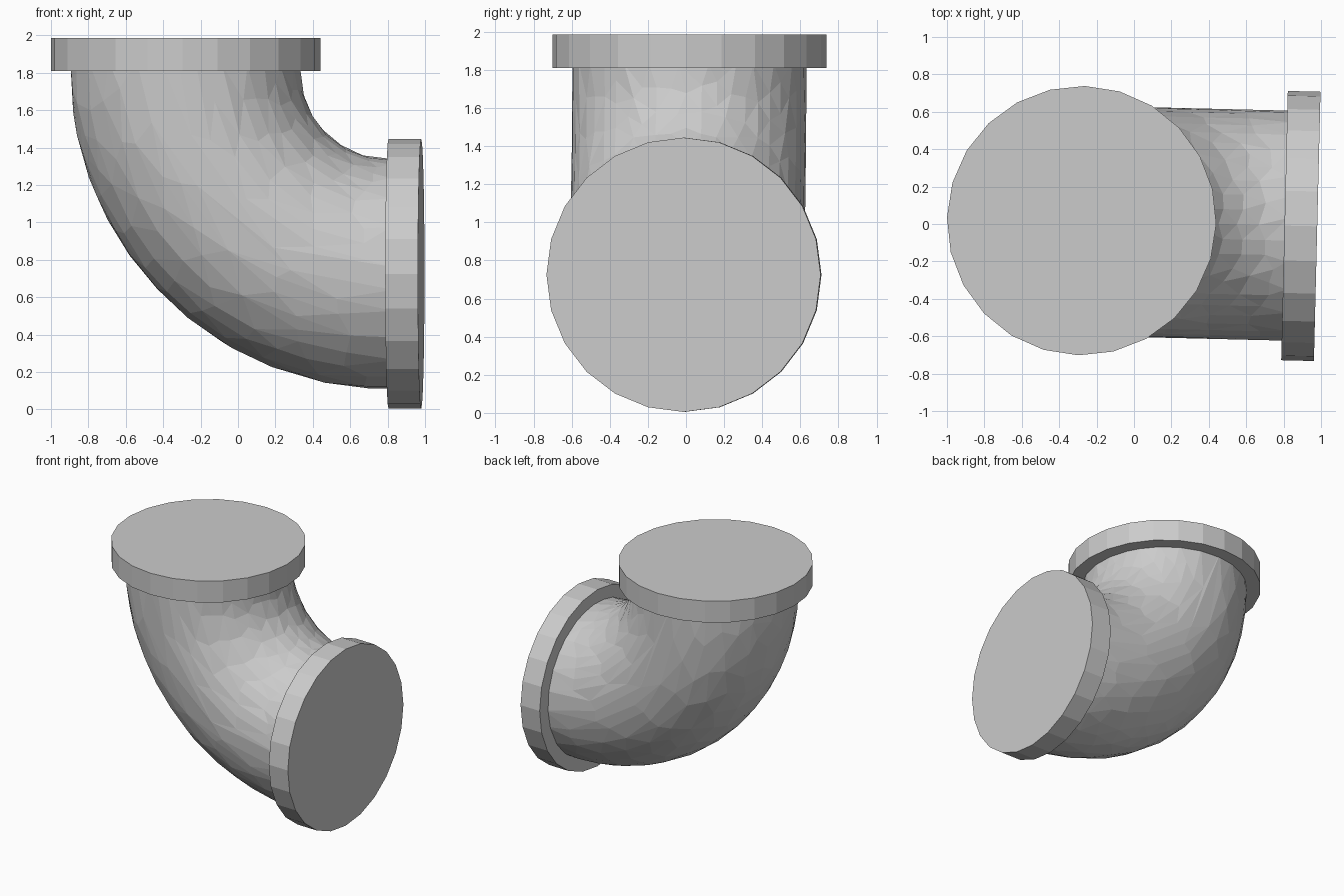
import bpy, bmesh
from math import pi, radians
from mathutils import Matrix, Vector

if "Cube" in bpy.data.objects:
    bpy.data.objects.remove(bpy.data.objects["Cube"])

BEND_R = 1.085      # centreline radius of the elbow
PIPE_R = 0.615
FLANGE_R = 0.72
FLANGE_T = 0.175
Z_END = 1.81        # underside of the top flange

# the whole fitting is turned very slightly about z
PLACE = Matrix.Translation((-0.28, 0.018, 0)) @ Matrix.Rotation(radians(-1.4), 4, 'Z')


def make_object(name, bm):
    bmesh.ops.recalc_face_normals(bm, faces=bm.faces)
    bm.transform(PLACE)
    mesh = bpy.data.meshes.new(name)
    bm.to_mesh(mesh)
    bm.free()
    obj = bpy.data.objects.new(name, mesh)
    bpy.context.collection.objects.link(obj)
    return obj


def flange(name, matrix):
    bm = bmesh.new()
    bmesh.ops.create_cone(bm, cap_ends=True, segments=24, radius1=FLANGE_R,
                          radius2=FLANGE_R, depth=FLANGE_T, matrix=matrix)
    return make_object(name, bm)


# flanges at the two pipe ends
flange("top_flange", Matrix.Translation((0, 0, Z_END + FLANGE_T / 2)))
flange("side_flange", Matrix.Translation((BEND_R + FLANGE_T / 2, 0, Z_END - BEND_R))
       @ Matrix.Rotation(pi / 2, 4, 'Y'))

# elbow: a circle swept a quarter turn, ends running slightly into the flanges
bm = bmesh.new()
centre = Vector((BEND_R, 0, Z_END))
over = radians(2)
ring = bmesh.ops.create_circle(bm, segments=48, radius=PIPE_R,
                               matrix=Matrix.Translation((0, 0, Z_END)))["verts"]
bmesh.ops.rotate(bm, verts=ring, cent=centre, matrix=Matrix.Rotation(over, 3, 'Y'))
bmesh.ops.spin(bm, geom=bm.verts[:] + bm.edges[:], cent=centre, axis=(0, -1, 0),
               angle=pi / 2 + 2 * over, steps=24)
elbow = make_object("elbow_pipe", bm)

# reduce to irregular low-poly facets
dec = elbow.modifiers.new("facets", 'DECIMATE')
dec.ratio = 0.24
